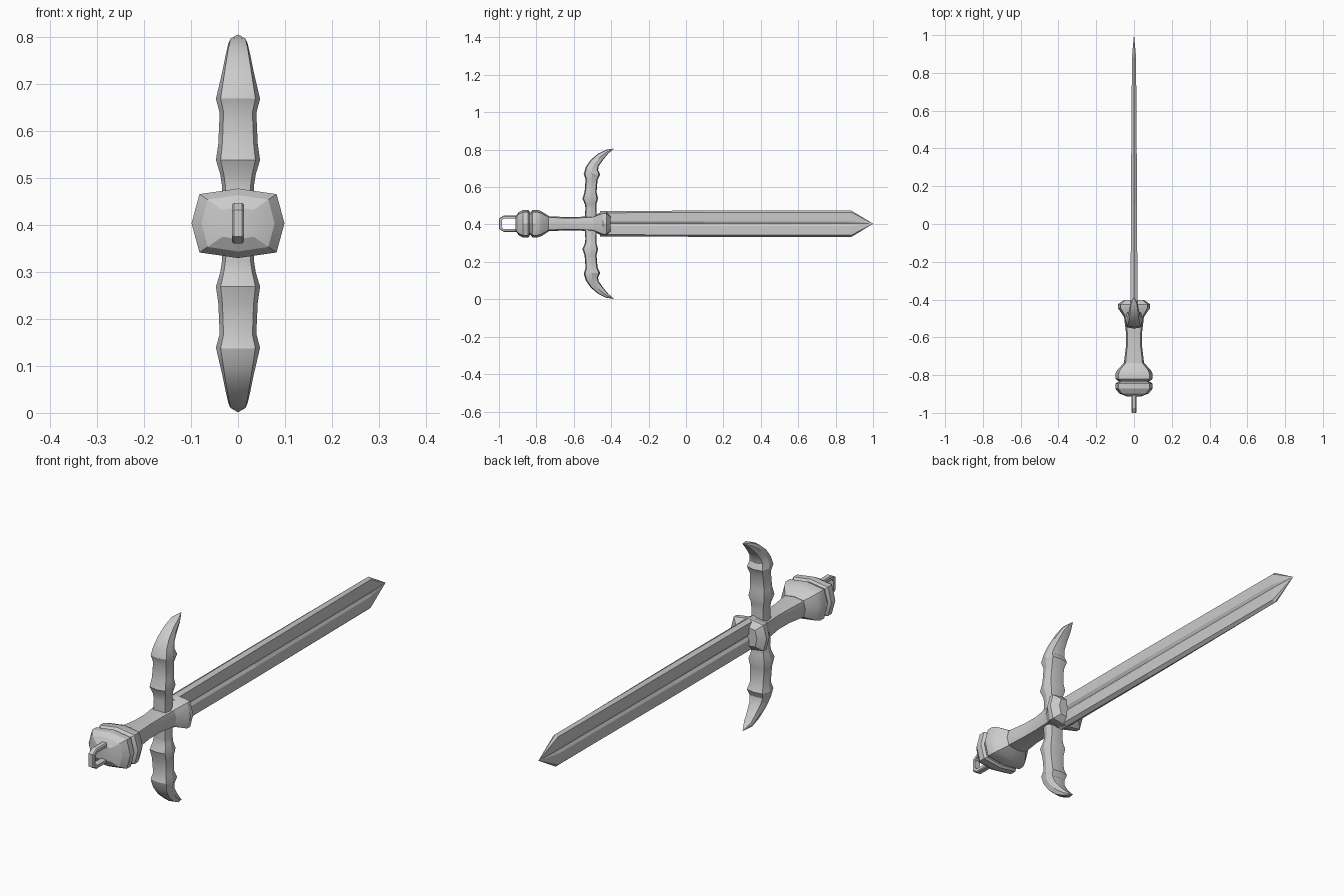
import bpy, bmesh
from mathutils import Vector

if "Cube" in bpy.data.objects:
    bpy.data.objects.remove(bpy.data.objects["Cube"])

CZ = 0.404  # height of the sword axis


def loft(name, rings, closed=False, smooth=True):
    """Skin a list of equal-length point rings into one object."""
    bm = bmesh.new()
    vs = [[bm.verts.new(p) for p in r] for r in rings]
    n = len(vs[0])
    pairs = list(zip(vs, vs[1:]))
    if closed:
        pairs.append((vs[-1], vs[0]))
    else:
        bm.faces.new(vs[0])
        bm.faces.new(vs[-1])
    for a, b in pairs:
        for i in range(n):
            j = (i + 1) % n
            bm.faces.new((a[i], a[j], b[j], b[i]))
    bmesh.ops.remove_doubles(bm, verts=bm.verts, dist=1e-5)
    bmesh.ops.recalc_face_normals(bm, faces=bm.faces)
    me = bpy.data.meshes.new(name)
    bm.to_mesh(me)
    bm.free()
    ob = bpy.data.objects.new(name, me)
    bpy.context.collection.objects.link(ob)
    if smooth:
        bpy.ops.object.select_all(action='DESELECT')
        ob.select_set(True)
        bpy.context.view_layer.objects.active = ob
        bpy.ops.object.shade_smooth_by_angle(angle=0.5)
    return ob


# Eight-sided section shared by the hilt parts
OCT = [(0, 1), (.83, .84), (1, 0), (.83, -.84), (0, -1), (-.83, -.84), (-1, 0), (-.83, .84)]


def hilt(name, profile):
    """profile: (y, half width, half height)"""
    return loft(name, [[(x * hx, y, CZ + z * hz) for x, z in OCT] for y, hx, hz in profile])


# Grip
hilt("grip", [(-.79, .05, .042), (-.73, .053, .04), (-.65, .043, .036),
              (-.58, .042, .036), (-.49, .053, .042)])
# Collar around the blade root
hilt("collar", [(-.50, .048, .04), (-.445, .085, .066), (-.425, .085, .066), (-.403, .055, .042)])
# Two stacked pommel bulbs and the neck between them
hilt("pommel_front", [(-.735, .053, .042), (-.772, .088, .066), (-.795, .099, .074),
                      (-.82, .099, .074), (-.83, .085, .064)])
hilt("pommel_neck", [(-.82, .082, .06), (-.85, .082, .06)])
hilt("pommel_back", [(-.837, .088, .066), (-.845, .099, .074), (-.872, .099, .074),
                     (-.897, .078, .06), (-.912, .04, .034)])

# Crossguard: (height offset, y centre, half width x, half depth) for the upper arm
arm = [(0, -.510, .036, .034), (.08, -.508, .034, .030), (.105, -.509, .038, .031),
       (.135, -.512, .047, .042), (.17, -.510, .042, .032), (.235, -.505, .039, .032),
       (.265, -.503, .047, .044), (.295, -.503, .040, .034), (.325, -.488, .033, .027),
       (.36, -.455, .026, .021), (.385, -.422, .020, .012), (.401, -.387, .002, .001)]
full = [(-d, y, a, b) for d, y, a, b in arm[:0:-1]] + arm
rings = []
for i, (d, y, hx, hn) in enumerate(full):
    p, q = full[max(i - 1, 0)], full[min(i + 1, len(full) - 1)]
    t = Vector((0, q[1] - p[1], q[0] - p[0])).normalized()
    nrm = Vector((0, t.z, -t.y))
    c = Vector((0, y, CZ + d))
    rings.append([c + Vector((x * hx * (.95 if abs(x) < 1 else 1), 0, 0)) + nrm * (v * hn)
                  for x, v in OCT])
loft("crossguard", rings)

# Blade section with bevelled edges and a central groove
quarter = [(0, .070), (.018, .060), (.018, .013), (.009, 0)]
half = quarter + [(x, -z) for x, z in quarter[2::-1]]
section = half + [(-x, z) for x, z in half[-2:0:-1]]


def blade_ring(y, sx, sz):
    return [(x * sx, y, CZ + z * sz) for x, z in section]


loft("blade", [blade_ring(-.46, 1.0, .97), blade_ring(.1, .92, 1), blade_ring(.885, .6, 1),
               blade_ring(1.0, .02, .01)], smooth=False)

# Hanging loop on the pommel: rectangular bar around a chamfered outline
outer = [(-.895, .043), (-.975, .043), (-1.0, .028)]
inner = [(-.895, .027), (-.975, .027), (-.984, .018)]
mirror = lambda pts: pts + [(y, -z) for y, z in pts[::-1]]
bar = []
for (yo, zo), (yi, zi) in zip(mirror(outer), mirror(inner)):
    ym, zm = yo * .75 + yi * .25, zo * .75 + zi * .25
    bar.append([(.009, yo, CZ + zo), (.013, ym, CZ + zm), (.013, yi, CZ + zi),
                (-.013, yi, CZ + zi), (-.013, ym, CZ + zm), (-.009, yo, CZ + zo)])
loft("pommel_loop", bar, closed=True)
